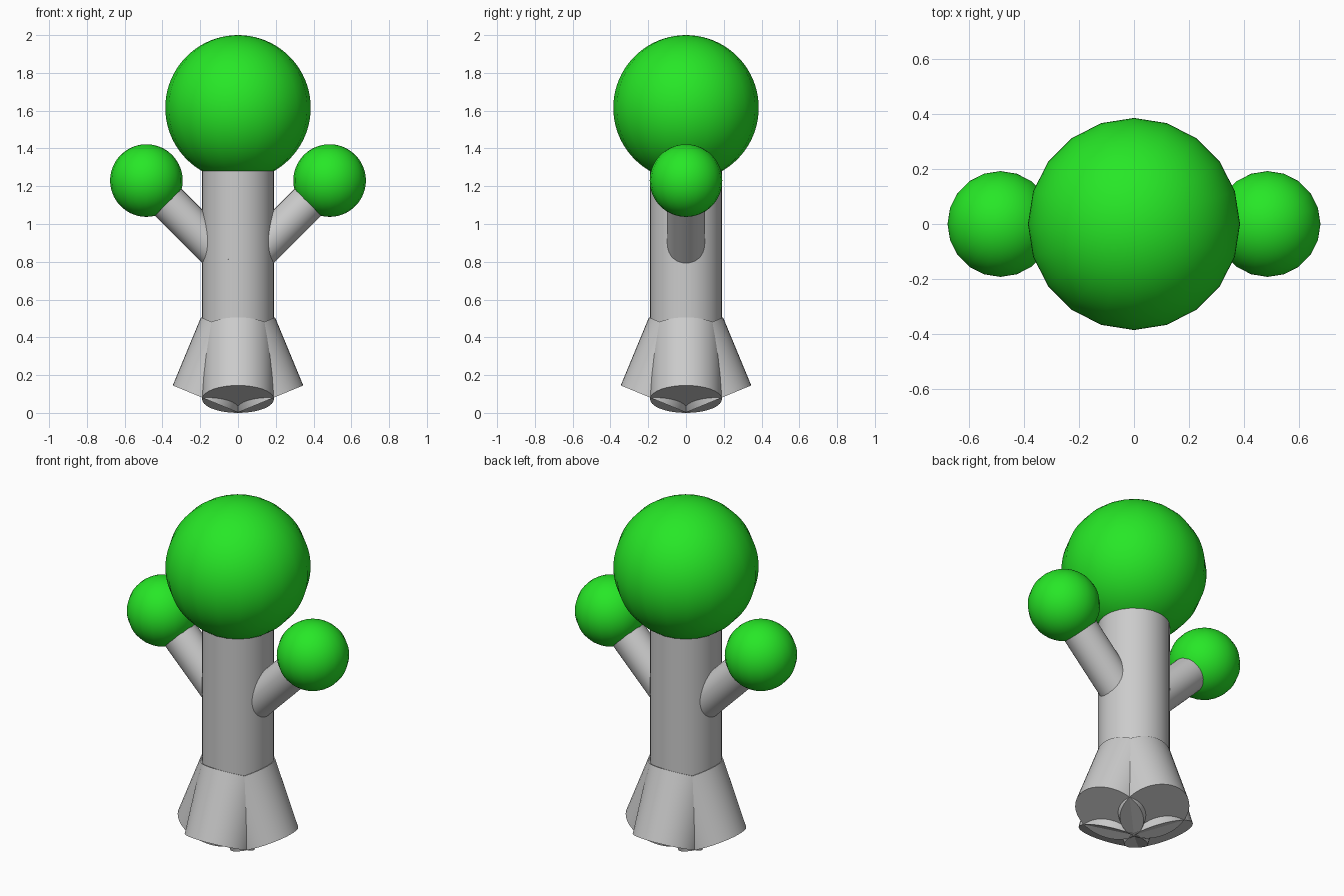
import bpy, math
from mathutils import Vector

if "Cube" in bpy.data.objects:
    bpy.data.objects.remove(bpy.data.objects["Cube"])

leaf = bpy.data.materials.new("leaf_green")
leaf.diffuse_color = (0.02, 0.8, 0.02, 1)
leaf.use_nodes = True
leaf.node_tree.nodes["Principled BSDF"].inputs["Base Color"].default_value = leaf.diffuse_color


def smooth(obj, name):
    obj.name = name
    bpy.ops.object.shade_smooth_by_angle(angle=math.radians(40))


def rod(name, start, end, radius):
    """Closed cylinder between two points."""
    a, b = Vector(start), Vector(end)
    d = b - a
    bpy.ops.mesh.primitive_cylinder_add(
        vertices=40, radius=radius, depth=d.length, location=(a + b) / 2,
        rotation=d.to_track_quat('Z', 'Y').to_euler())
    smooth(bpy.context.object, name)


def ball(name, loc, radius):
    """Smooth leaf ball with a 20-sided outline from above."""
    bpy.ops.mesh.primitive_uv_sphere_add(segments=20, ring_count=40,
                                         radius=radius, location=loc)
    obj = bpy.context.object
    obj.data.materials.append(leaf)
    smooth(obj, name)


# Trunk and main crown
rod("trunk", (0, 0, 0.12), (0, 0, 1.34), 0.19)
ball("crown", (0, 0, 1.615), 0.385)

# Two side branches, each with a leaf ball
for side, s in (("right", 1), ("left", -1)):
    rod(side + "_branch", (s * 0.06, 0, 0.805), (s * 0.44, 0, 1.185), 0.1)
    ball(side + "_leaf_ball", (s * 0.485, 0, 1.23), 0.192)

# Four roots splayed 22.5 degrees outward from the trunk
tilt, r, length = math.radians(22.5), 0.19, 0.39
out, low = 0.17, r * math.sin(tilt)
for side, x, y in (("right", 1, 0), ("back", 0, 1), ("left", -1, 0), ("front", 0, -1)):
    top = out - length * math.sin(tilt)
    rod(side + "_root", (x * out, y * out, low),
        (x * top, y * top, low + length * math.cos(tilt)), r)
